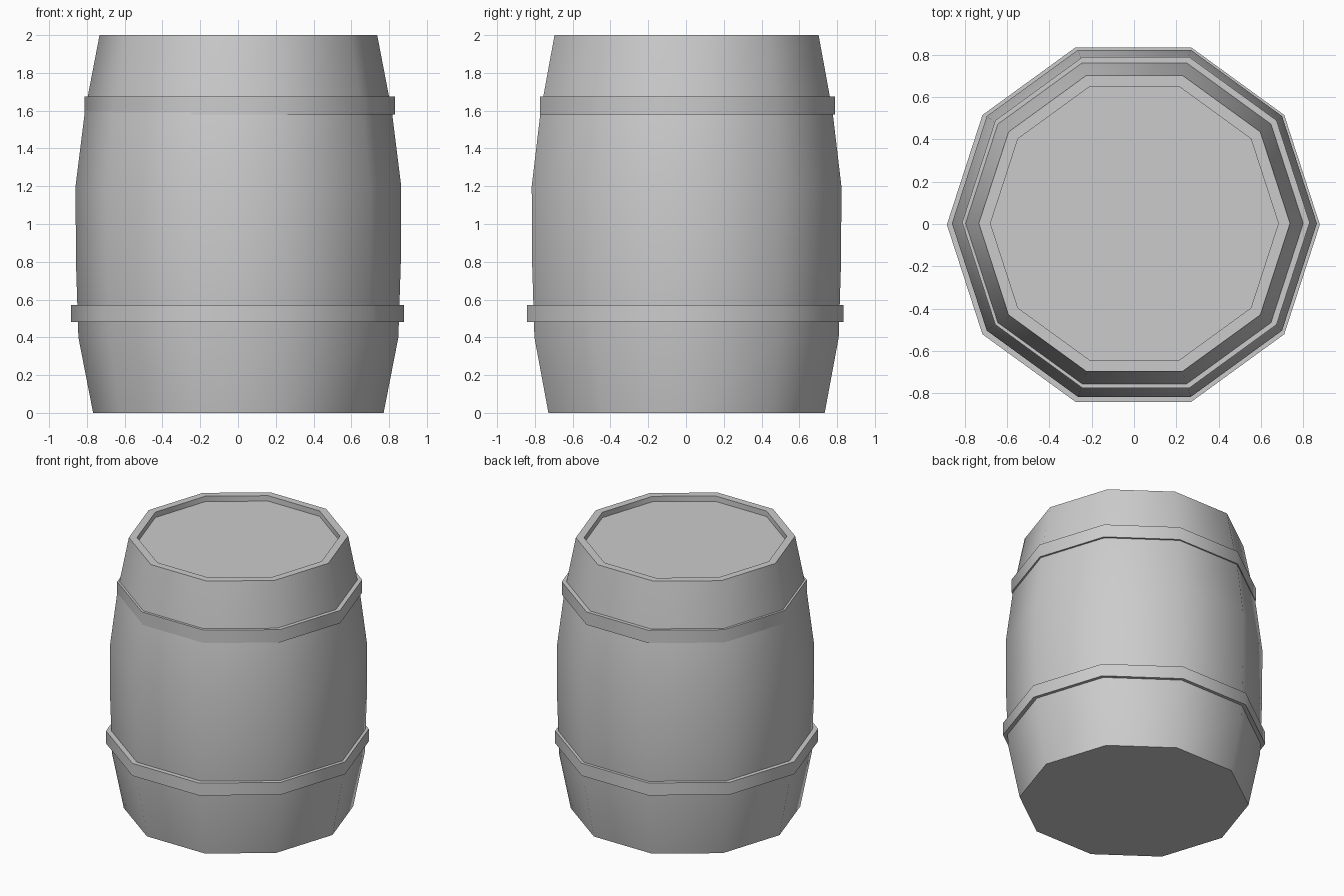
import bpy, bmesh, math

SIDES = 10
cube = bpy.data.objects.get("Cube")
if cube:
    bpy.data.objects.remove(cube, do_unlink=True)

grey = bpy.data.materials.new("plain grey")
grey.use_nodes = True
grey.diffuse_color = (0.6, 0.6, 0.6, 1)
grey.node_tree.nodes["Principled BSDF"].inputs["Base Color"].default_value = (0.6, 0.6, 0.6, 1)


def lathe(name, profile, centre, closed=False):
    """Spin a (radius, z) profile into a ten-sided solid; open profiles get end caps."""
    bm = bmesh.new()
    rings = []
    for r, z in profile:
        angles = [math.tau * i / SIDES for i in range(SIDES)]
        rings.append([bm.verts.new((r * math.cos(a), r * math.sin(a), z)) for a in angles])
    pairs = list(zip(rings, rings[1:]))
    if closed:
        pairs.append((rings[-1], rings[0]))
    else:
        bm.faces.new(rings[0][::-1])
        bm.faces.new(rings[-1])
    for low, high in pairs:
        for i in range(SIDES):
            j = (i + 1) % SIDES
            bm.faces.new((low[i], low[j], high[j], high[i]))
    bmesh.ops.recalc_face_normals(bm, faces=bm.faces)
    mesh = bpy.data.meshes.new(name)
    bm.to_mesh(mesh)
    bm.free()
    mesh.materials.append(grey)
    obj = bpy.data.objects.new(name, mesh)
    obj.location = (*centre, 0)
    bpy.context.collection.objects.link(obj)
    bpy.ops.object.select_all(action='DESELECT')
    obj.select_set(True)
    bpy.context.view_layer.objects.active = obj
    bpy.ops.object.shade_smooth_by_angle(angle=math.radians(40))
    return obj


# Bulging body with a rim and a recessed lid
lathe("barrel_body", [(0.769, 0), (0.847, 0.4), (0.86, 0.8), (0.862, 1.2), (0.812, 1.6),
                      (0.735, 2), (0.68, 2), (0.68, 1.96)], (0.002, 0.003))


# Flat hoops around the body
def hoop(name, outer, inner, bottom, top, centre):
    lathe(name, [(inner, bottom), (outer, bottom), (outer, top), (inner, top)], centre, closed=True)


hoop("lower_hoop", 0.881, 0.82, 0.48, 0.572, (-0.003, -0.003))
hoop("upper_hoop", 0.821, 0.77, 1.58, 1.675, (0.009, 0.007))
